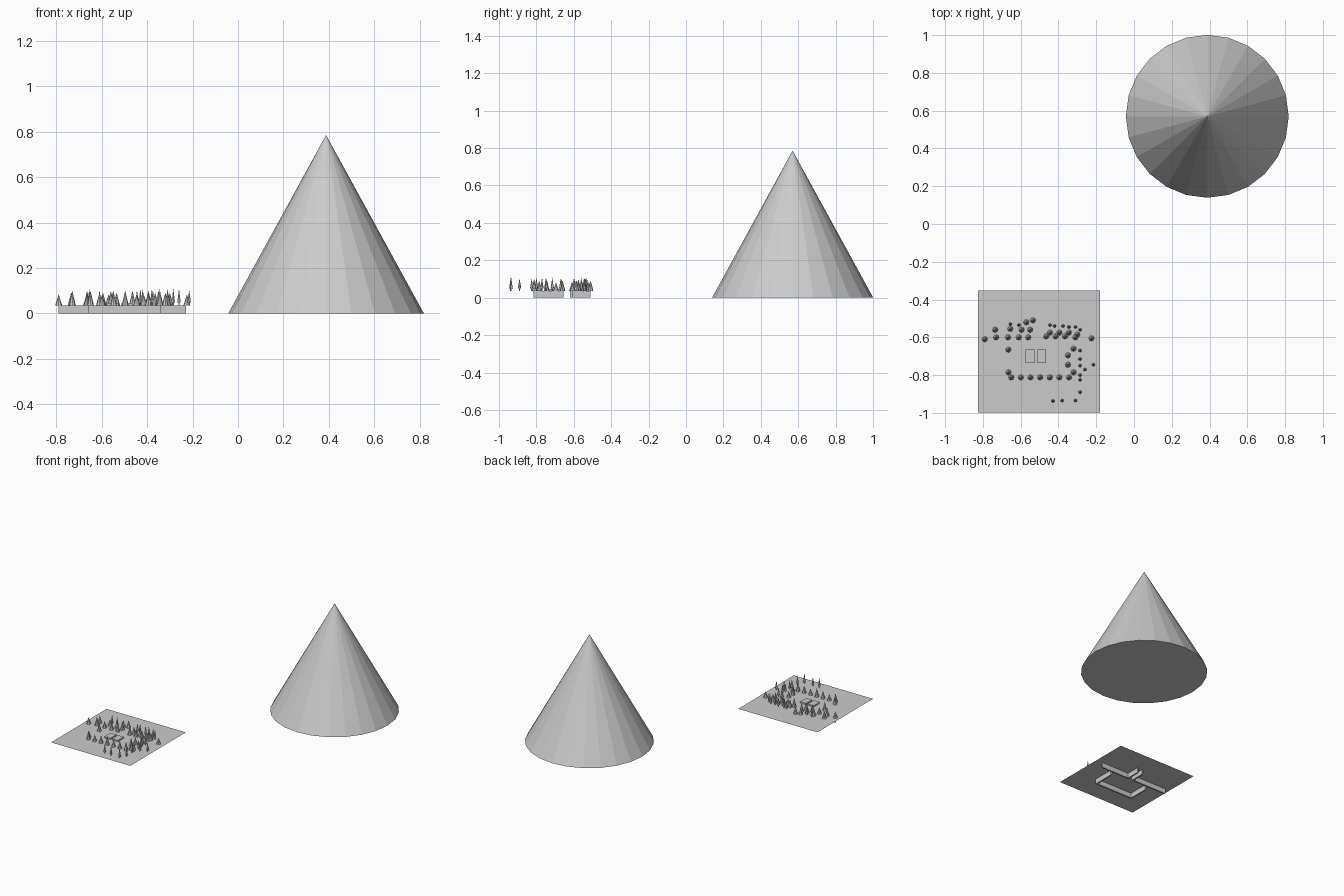
import bpy, bmesh, math
from mathutils import Matrix

if "Cube" in bpy.data.objects:
    bpy.data.objects.remove(bpy.data.objects["Cube"])

GROUND = 0.036


def finish(name, bm):
    me = bpy.data.meshes.new(name)
    bm.to_mesh(me)
    bm.free()
    ob = bpy.data.objects.new(name, me)
    bpy.context.collection.objects.link(ob)
    return ob


def box(name, x0, x1, y0, y1, z0, z1):
    bm = bmesh.new()
    m = Matrix.Translation(((x0 + x1) / 2, (y0 + y1) / 2, (z0 + z1) / 2))
    bmesh.ops.create_cube(bm, size=1, matrix=m @ Matrix.Diagonal((x1 - x0, y1 - y0, z1 - z0, 1)))
    return finish(name, bm)


def add_cone(bm, x, y, z, r, h, sides, top=0):
    bmesh.ops.create_cone(bm, cap_ends=True, segments=sides, radius1=r, radius2=top,
                          depth=h, matrix=Matrix.Translation((x, y, z + h / 2)))


# Large mountain cone
bm = bmesh.new()
add_cone(bm, 0.388, 0.57, 0, 0.431, 0.786, 24)
finish("mountain", bm)

# Thin ground sheet
bm = bmesh.new()
bmesh.ops.create_grid(bm, x_segments=1, y_segments=1, size=0.323,
                      matrix=Matrix.Translation((-0.502, -0.675, GROUND)))
finish("ground_sheet", bm)

# Walls hanging below the sheet: front wall with gate, rear three-sided court
T = 0.012
for name, x0, x1, y0, y1 in (
        ("left_wall", -0.79, -0.50, -0.62, -0.62 + T),
        ("right_wall", -0.47, -0.23, -0.62, -0.62 + T),
        ("gate_left", -0.51, -0.51 + T, -0.608, -0.51),
        ("gate_right", -0.47, -0.47 + T, -0.608, -0.51),
        ("court_wall", -0.66, -0.34, -0.815, -0.815 + T),
        ("court_left", -0.66, -0.66 + T, -0.803, -0.655),
        ("court_right", -0.34 - T, -0.34, -0.803, -0.655)):
    box(name, x0, x1, y0, y1, 0, GROUND - 0.0005)

# Low pair of blocks in the middle of the court
box("block_left", -0.575, -0.526, -0.735, -0.665, GROUND, GROUND + 0.01)
box("block_right", -0.514, -0.465, -0.735, -0.665, GROUND, GROUND + 0.01)

# Broad cone trees
broad = [(-.79, -.61), (-.735, -.56), (-.73, -.60), (-.667, -.60), (-.61, -.60), (-.56, -.60),
         (-.655, -.555), (-.595, -.56), (-.55, -.56), (-.57, -.52), (-.535, -.51),
         (-.465, -.595), (-.415, -.595), (-.365, -.595), (-.31, -.60), (-.225, -.605),
         (-.445, -.575), (-.395, -.575), (-.345, -.575), (-.30, -.585),
         (-.665, -.665), (-.665, -.785), (-.32, -.785), (-.35, -.745), (-.35, -.695), (-.32, -.66)]
broad += [(-.65 + .051 * i, -.812) for i in range(7)]
for i, (x, y) in enumerate(broad):
    bm = bmesh.new()
    add_cone(bm, x, y, GROUND, 0.015, 0.048 + 0.008 * (i % 3), 8)
    finish("broad_tree", bm)

# Slim trees on short trunks
slim = [(-.445, -.535), (-.42, -.54), (-.375, -.54), (-.345, -.545), (-.31, -.545), (-.285, -.56),
        (-.61, -.535), (-.655, -.53), (-.285, -.67), (-.285, -.715), (-.285, -.75), (-.26, -.77),
        (-.215, -.745), (-.285, -.80), (-.285, -.825), (-.43, -.937), (-.38, -.935),
        (-.31, -.935), (-.285, -.89)]
for i, (x, y) in enumerate(slim):
    bm = bmesh.new()
    add_cone(bm, x, y, GROUND, 0.003, 0.014, 6, 0.003)
    add_cone(bm, x, y, GROUND + 0.013, 0.009, 0.054 + 0.006 * (i % 2), 6)
    finish("slim_tree", bm)
